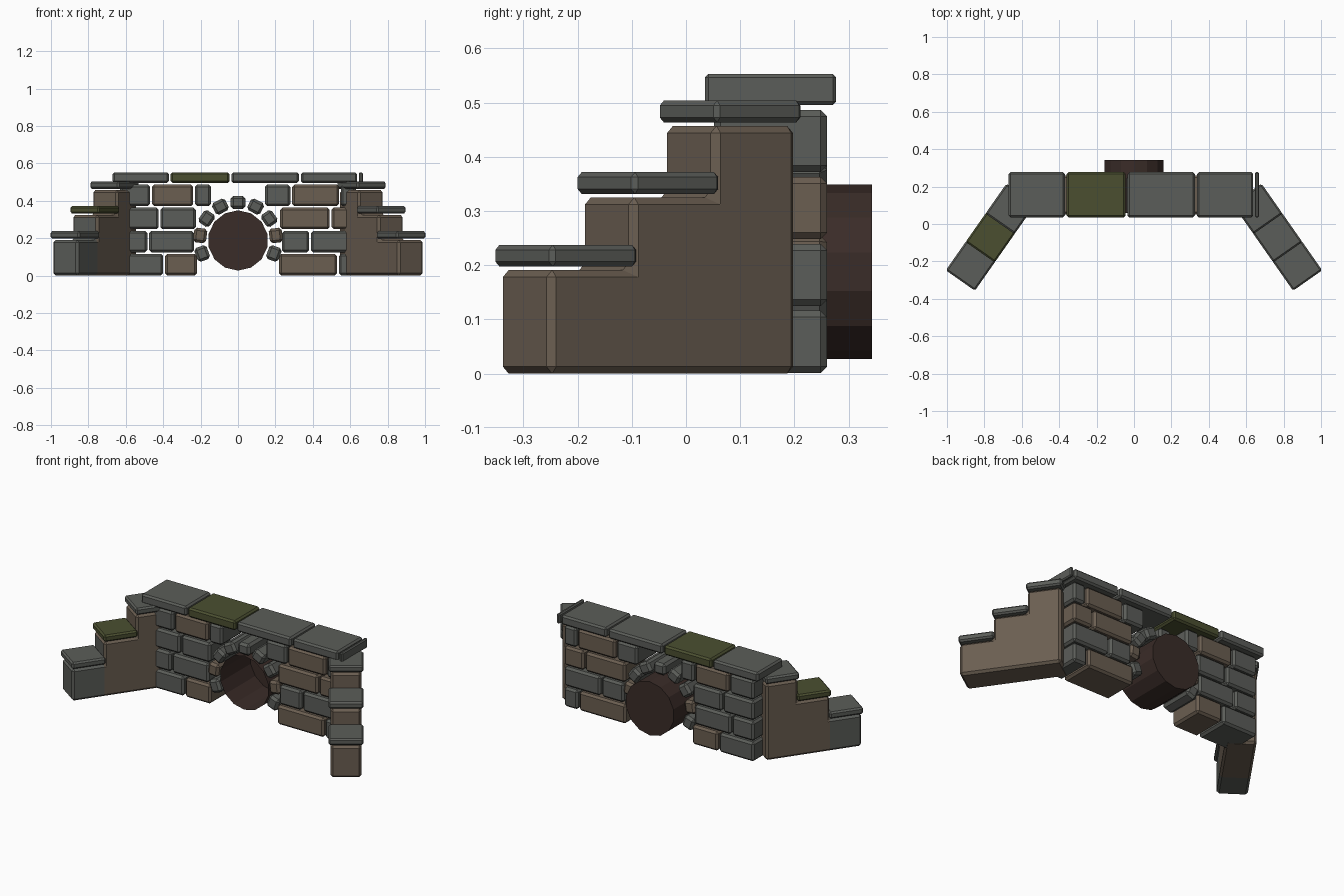
import bpy, bmesh, math
from mathutils import Vector, Matrix

if "Cube" in bpy.data.objects:
    bpy.data.objects.remove(bpy.data.objects["Cube"])


def material(name, rgb):
    m = bpy.data.materials.new(name)
    m.diffuse_color = (*rgb, 1)
    m.use_nodes = True
    m.node_tree.nodes["Principled BSDF"].inputs["Base Color"].default_value = m.diffuse_color
    return m


GREY = material("grey_stone", (0.105, 0.11, 0.10))
BROWN = material("brown_stone", (0.145, 0.112, 0.082))
MOSS = material("mossy_stone", (0.070, 0.078, 0.03))
DARK = material("pipe_dark", (0.042, 0.025, 0.021))


def finish(name, bm, mats, matrix=Matrix()):
    bmesh.ops.transform(bm, matrix=matrix, verts=bm.verts)
    bmesh.ops.recalc_face_normals(bm, faces=bm.faces)
    me = bpy.data.meshes.new(name)
    bm.to_mesh(me)
    bm.free()
    for m in mats:
        me.materials.append(m)
    ob = bpy.data.objects.new(name, me)
    bpy.context.collection.objects.link(ob)
    return ob


def bevel(bm, width):
    bmesh.ops.bevel(bm, geom=bm.edges[:], offset=width, offset_type='OFFSET',
                    segments=1, profile=0.5, affect='EDGES')


def stone(name, size, mat, matrix, width=0.012):
    bm = bmesh.new()
    bmesh.ops.create_cube(bm, size=1)
    bmesh.ops.scale(bm, vec=size, verts=bm.verts)
    bevel(bm, min(width, min(size) * 0.3))
    return finish(name, bm, [mat], matrix)


# Headwall courses: (x start, x end, colour), bottom course first
G, B, M = GREY, BROWN, MOSS
courses = [
    [(-.63, -.40, G), (-.39, -.22, B), (.22, .53, B), (.54, .63, G)],
    [(-.63, -.485, G), (-.475, -.235, G), (.235, .38, G), (.39, .63, G)],
    [(-.63, -.425, G), (-.415, -.225, G), (.225, .49, B), (.50, .63, B)],
    [(-.63, -.47, G), (-.46, -.24, B), (-.23, -.145, G),
     (.145, .28, G), (.29, .54, B), (.55, .63, G)],
]
Y0, Y1 = 0.052, 0.26
for row, stones in enumerate(courses):
    z = row * 0.1235 + 0.0585
    for x0, x1, mat in stones:
        stone("wall_stone", (x1 - x0, Y1 - Y0, 0.115), mat,
              Matrix.Translation(((x0 + x1) / 2, (Y0 + Y1) / 2, z)))

# Coping slabs along the top
for x0, x1, mat in [(-.67, -.37, G), (-.36, -.045, M), (-.035, .325, G),
                    (.337, .637, G), (.647, .668, G)]:
    stone("coping_slab", (x1 - x0, 0.242, 0.057), mat,
          Matrix.Translation(((x0 + x1) / 2, 0.156, 0.524)), 0.010)

# Arch stones around the pipe
PZ = 0.188
for i in range(9):
    a = math.radians((i - 4) * 27.5)
    pos = Vector((math.sin(a) * 0.204, 0.154, PZ + math.cos(a) * 0.204))
    stone("arch_stone", (0.078, 0.212, 0.070), B if i in (1, 7) else G,
          Matrix.Translation(pos) @ Matrix.Rotation(a, 4, 'Y'), 0.014)

# Pipe: open at the front, closed at the back
bm = bmesh.new()
rings = [[bm.verts.new((0.161 * math.sin(k * math.tau / 14), y,
                        PZ + 0.161 * math.cos(k * math.tau / 14)))
          for k in range(14)] for y in (0.06, 0.343)]
for k in range(14):
    n = (k + 1) % 14
    bm.faces.new((rings[0][k], rings[0][n], rings[1][n], rings[1][k]))
bm.faces.new(rings[1])
finish("drain_pipe", bm, [DARK])

# Stepped wing walls; local x runs outward along the wing
STEP, W = 0.185, 0.166
TOPS = (0.457, 0.325, 0.191)
base = Matrix.Translation((0.607, 0.157, 0)) @ Matrix.Rotation(math.radians(-55), 4, 'Z')
mirror = Matrix.Scale(-1, 4, (1, 0, 0))
for side, frame in (("right", base), ("left", mirror @ base)):
    profile = [(0, 0)]
    for i, z in enumerate(TOPS):
        profile += [(i * STEP, z), ((i + 1) * STEP, z)]
    profile.append((3 * STEP, 0))
    bm = bmesh.new()
    face = bm.faces.new([bm.verts.new((x, -W / 2, z)) for x, z in profile])
    ext = bmesh.ops.extrude_face_region(bm, geom=[face])
    bmesh.ops.translate(bm, vec=(0, W, 0),
                        verts=[v for v in ext["geom"] if isinstance(v, bmesh.types.BMVert)])
    bevel(bm, 0.013)
    # outermost pier of the left wing is grey
    bmesh.ops.bisect_plane(bm, geom=bm.verts[:] + bm.edges[:] + bm.faces[:],
                           plane_co=(2 * STEP, 0, 0), plane_no=(1, 0, 0))
    for f in bm.faces:
        if side == "left" and f.calc_center_median().x > 2 * STEP:
            f.material_index = 1
    finish(side + "_wing_wall", bm, [BROWN, GREY], frame)

    # Cap slab on each step
    for i, z in enumerate(TOPS):
        mat = MOSS if side == "left" and i == 1 else GREY
        pos = Matrix.Translation(((i + 0.5) * STEP, 0, z + 0.0265))
        stone(side + "_wing_cap", (0.196, 0.190, 0.040), mat, frame @ pos, 0.009)
